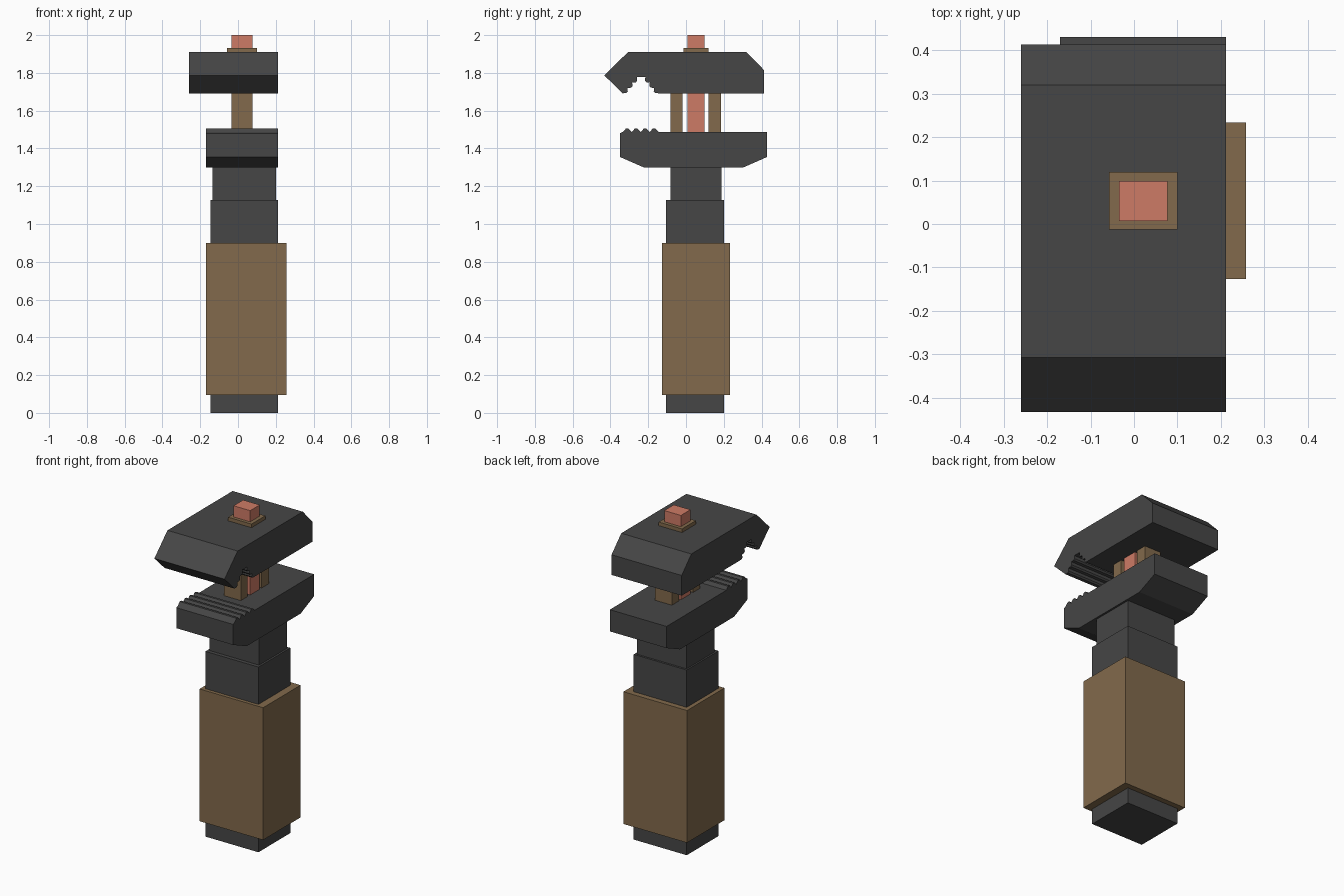
import bpy
import bmesh
from mathutils import Vector

if "Cube" in bpy.data.objects:
    bpy.data.objects.remove(bpy.data.objects["Cube"])


def material(name, rgb):
    m = bpy.data.materials.new(name)
    m.diffuse_color = (*rgb, 1.0)
    m.use_nodes = True
    m.node_tree.nodes["Principled BSDF"].inputs["Base Color"].default_value = m.diffuse_color
    return m


DARK = material("dark grey", (0.061, 0.061, 0.061))
BROWN = material("leather brown", (0.223, 0.144, 0.072))
RED = material("copper red", (0.617, 0.198, 0.133))


def extrude(name, profile, x0, x1, mat):
    """Prism from a (y, z) outline, running from x0 to x1."""
    bm = bmesh.new()
    face = bm.faces.new([bm.verts.new((x0, y, z)) for y, z in profile])
    grown = bmesh.ops.extrude_face_region(bm, geom=[face])["geom"]
    verts = [g for g in grown if isinstance(g, bmesh.types.BMVert)]
    bmesh.ops.translate(bm, verts=verts, vec=(x1 - x0, 0, 0))
    bmesh.ops.recalc_face_normals(bm, faces=bm.faces)
    mesh = bpy.data.meshes.new(name)
    bm.to_mesh(mesh)
    bm.free()
    mesh.materials.append(mat)
    ob = bpy.data.objects.new(name, mesh)
    bpy.context.collection.objects.link(ob)
    return ob


def box(name, x, y, z, mat):
    outline = [(y[0], z[0]), (y[1], z[0]), (y[1], z[1]), (y[0], z[1])]
    return extrude(name, outline, x[0], x[1], mat)


def teeth(start, end, count, height):
    """Blunt teeth along a line, raised to the left of its direction."""
    a, b = Vector(start), Vector(end)
    step = (b - a) / count
    up = Vector((-step.y, step.x)).normalized() * height
    points = []
    for i in range(count):
        p = a + step * i
        points += [p, p + step * 0.35 + up, p + step * 0.65 + up]
    return [tuple(p) for p in points + [b]]


# Handle core, grip sleeve and neck
box("handle_core", (-0.145, 0.212), (-0.106, 0.2), (0, 1.127), DARK)
box("grip", (-0.17, 0.258), (-0.127, 0.233), (0.095, 0.90), BROWN)
box("neck", (-0.135, 0.2), (-0.083, 0.188), (1.127, 1.30), DARK)

# Lower jaw, with a toothed front pad
lower = [(-0.35, 1.355), (-0.22, 1.298), (0.30, 1.298), (0.43, 1.355), (0.43, 1.487)]
lower += teeth((-0.145, 1.487), (-0.335, 1.487), 4, -0.018)
lower += [(-0.35, 1.48)]
extrude("lower_jaw", lower, -0.17, 0.212, DARK)

# Upper jaw, with a toothed notch
upper = [(-0.433, 1.787), (-0.307, 1.91), (0.32, 1.91), (0.413, 1.815),
         (0.413, 1.692), (-0.14, 1.692)]
upper += teeth((-0.145, 1.692), (-0.215, 1.778), 3, 0.014)
upper += teeth((-0.26, 1.778), (-0.335, 1.692), 3, 0.014)
extrude("upper_jaw", upper, -0.26, 0.212, DARK)

# Guide posts, central screw and its washer
for name, y in (("front_post", (-0.083, -0.018)), ("back_post", (0.118, 0.186))):
    box(name, (-0.035, 0.077), y, (1.40, 1.72), BROWN)
box("screw", (-0.035, 0.077), (0.007, 0.099), (1.40, 2.0), RED)
box("washer", (-0.057, 0.1), (-0.013, 0.12), (1.90, 1.932), BROWN)
